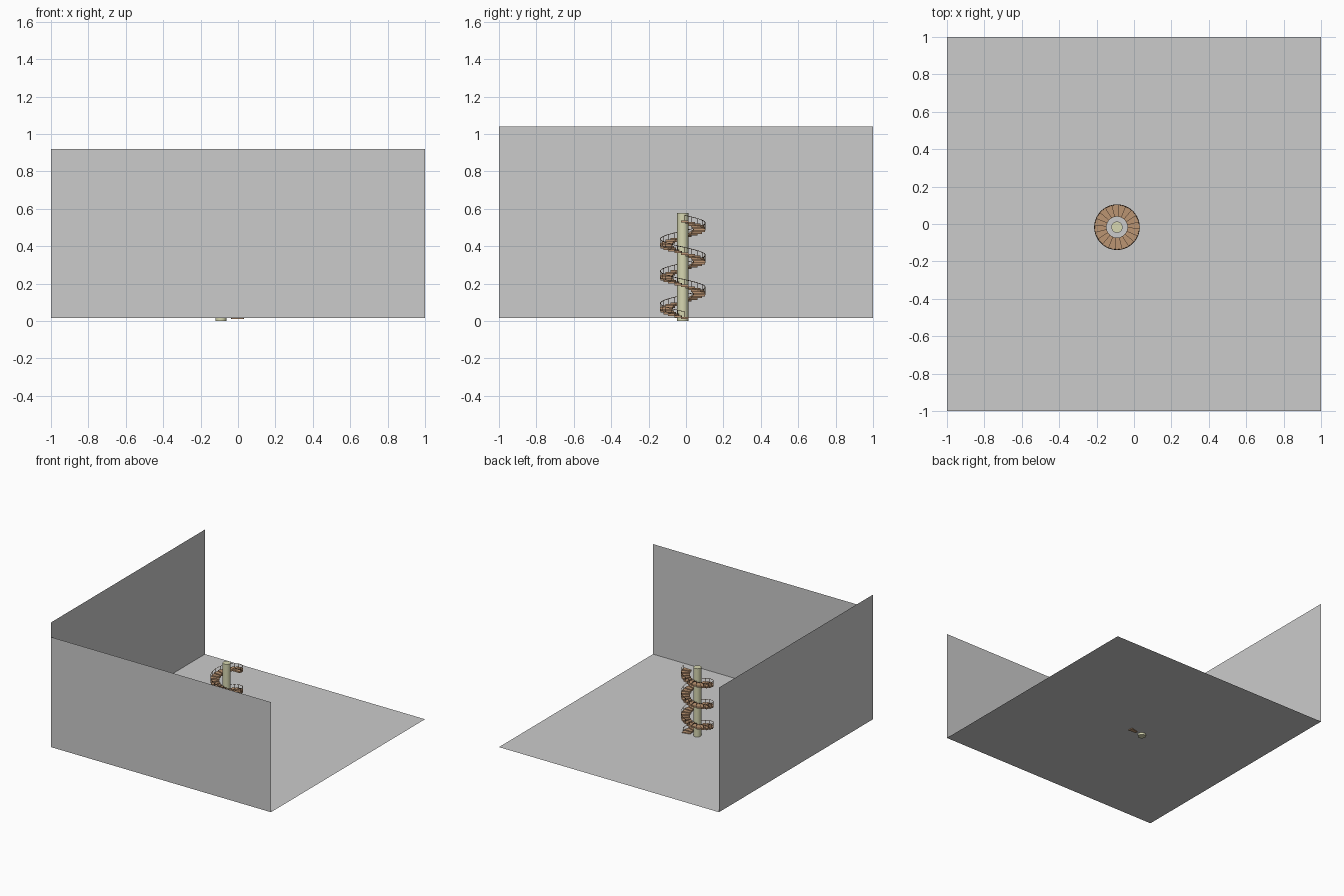
import bpy, bmesh
from math import sin, cos, radians
from mathutils import Matrix

if "Cube" in bpy.data.objects:
    bpy.data.objects.remove(bpy.data.objects["Cube"])

CX, CY = -0.091, -0.017          # stair axis
R_IN, R_OUT = 0.056, 0.122       # tread radii
STEPS, ANG = 61, 18.0            # 20 treads per turn, climbing clockwise
START, Z0, RISE = 14.0, 0.010, 0.0086
THICK, RAIL_H = 0.012, 0.027
FLOOR = 0.016


def material(name, rgb):
    m = bpy.data.materials.new(name)
    m.diffuse_color = (*rgb, 1)
    m.use_nodes = True
    m.node_tree.nodes["Principled BSDF"].inputs["Base Color"].default_value = m.diffuse_color
    return m


def mesh_object(name, bm, mat=None):
    bmesh.ops.recalc_face_normals(bm, faces=bm.faces)
    me = bpy.data.meshes.new(name)
    bm.to_mesh(me)
    bm.free()
    ob = bpy.data.objects.new(name, me)
    bpy.context.collection.objects.link(ob)
    if mat:
        me.materials.append(mat)
    return ob


def panel(name, corners):
    bm = bmesh.new()
    bm.faces.new([bm.verts.new(c) for c in corners])
    me = bpy.data.meshes.new(name)
    bm.to_mesh(me)
    bm.free()
    bpy.context.collection.objects.link(bpy.data.objects.new(name, me))


def polar(r, deg, z):
    a = radians(deg)
    return (CX + r * cos(a), CY + r * sin(a), z)


def cylinder(bm, r, z0, z1, x, y, sides):
    bmesh.ops.create_cone(bm, cap_ends=True, segments=sides, radius1=r, radius2=r,
                          depth=z1 - z0, matrix=Matrix.Translation((x, y, (z0 + z1) / 2)))


wood = material("wood", (0.50, 0.30, 0.17))
stone = material("column_stone", (0.68, 0.68, 0.44))
iron = material("railing_dark", (0.16, 0.09, 0.05))

# Floor and the two single-sided walls
panel("floor", [(-1, -1, FLOOR), (1, -1, FLOOR), (1, 1, FLOOR), (-1, 1, FLOOR)])
panel("front_wall", [(-1, -1, FLOOR), (1, -1, FLOOR), (1, -1, 0.92), (-1, -1, 0.92)])
panel("left_wall", [(-1, -1, FLOOR), (-1, 1, FLOOR), (-1, 1, 1.04), (-1, -1, 1.04)])

# Central column
bm = bmesh.new()
cylinder(bm, 0.03, 0, 0.577, CX, CY, 32)
column = mesh_object("column", bm, stone)
bpy.context.view_layer.objects.active = column
column.select_set(True)
bpy.ops.object.shade_smooth_by_angle()
column.select_set(False)

# Wedge treads
bm = bmesh.new()
ARC = 3
for k in range(STEPS):
    z = Z0 + k * RISE
    angles = [START - ANG * (k + i / ARC) for i in range(ARC + 1)]
    outline = [(R_IN, a) for a in angles] + [(R_OUT, a) for a in reversed(angles)]
    low = [bm.verts.new(polar(r, a, z)) for r, a in outline]
    high = [bm.verts.new(polar(r, a, z + THICK)) for r, a in outline]
    bm.faces.new(low)
    bm.faces.new(high[::-1])
    n = len(low)
    for i in range(n):
        j = (i + 1) % n
        bm.faces.new((low[i], low[j], high[j], high[i]))
mesh_object("treads", bm, wood)

# Balusters on the outer edge, one per tread
R_RAIL = R_OUT - 0.002
bm = bmesh.new()
for k in range(STEPS):
    z = Z0 + k * RISE + THICK
    x, y, _ = polar(R_RAIL, START - ANG * (k + 0.5), 0)
    cylinder(bm, 0.0011, z - 0.002, z + RAIL_H, x, y, 6)
mesh_object("balusters", bm, iron)

# Helical handrail
cu = bpy.data.curves.new("handrail", 'CURVE')
cu.dimensions = '3D'
cu.bevel_depth = 0.0017
cu.bevel_resolution = 1
cu.use_fill_caps = True
sp = cu.splines.new('POLY')
N = (STEPS - 1) * 3
sp.points.add(N)
for i, p in enumerate(sp.points):
    k = i / 3
    p.co = (*polar(R_RAIL, START - ANG * (k + 0.5), Z0 + k * RISE + THICK + RAIL_H), 1)
cu.materials.append(iron)
rail = bpy.data.objects.new("handrail", cu)
bpy.context.collection.objects.link(rail)
bpy.context.view_layer.objects.active = rail
rail.select_set(True)
bpy.ops.object.convert(target='MESH')
